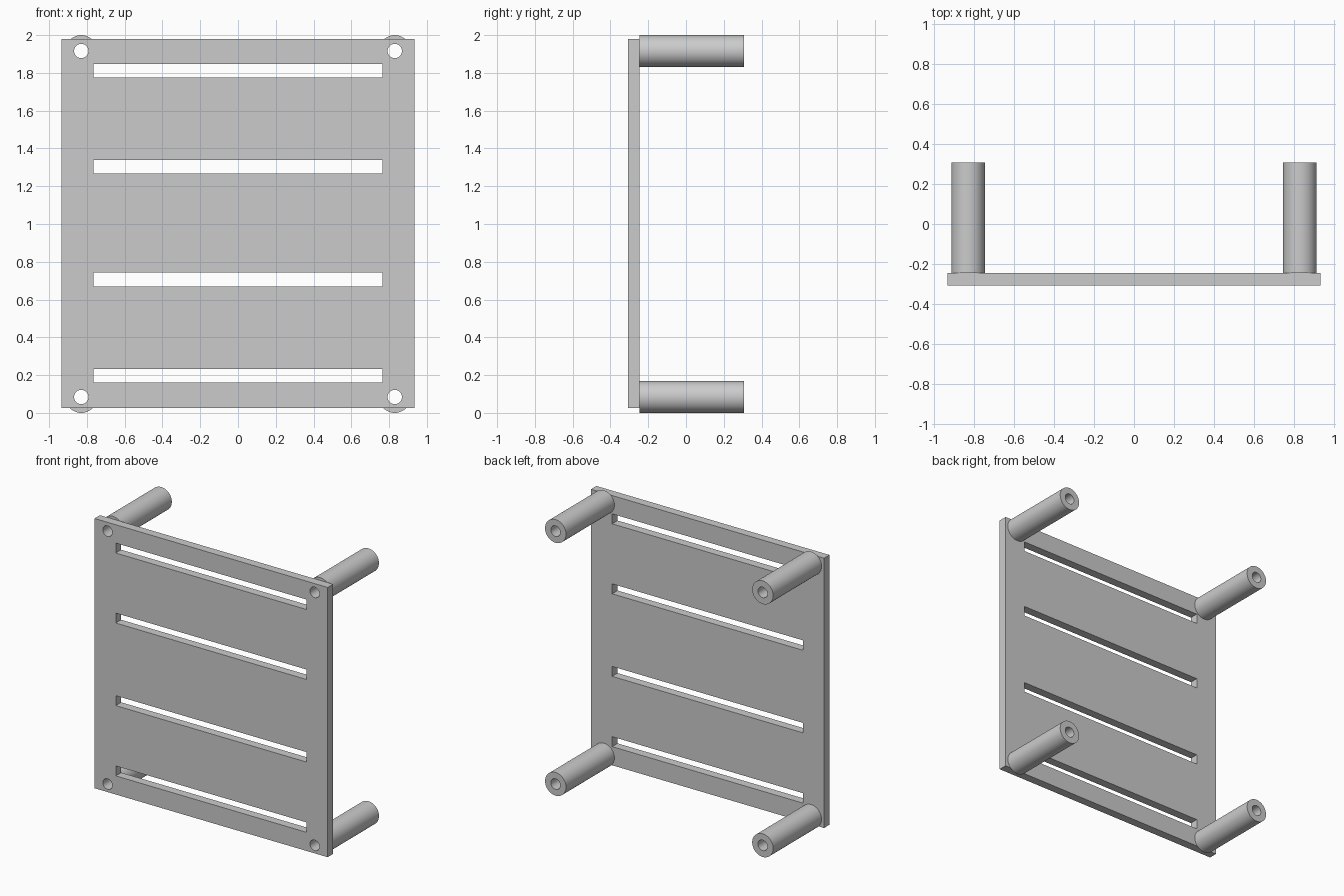
import bpy, bmesh, math

if "Cube" in bpy.data.objects:
    bpy.data.objects.remove(bpy.data.objects["Cube"])

FRONT, SEAM, BACK = -0.308, -0.246, 0.308
POST_X, POST_R, HOLE_R = 0.83, 0.084, 0.038
POST_Z = (0.084, 1.916)
SLOT_X, SLOT_H = 0.764, 0.072
SLOT_Z = (0.197, 0.706, 1.304, 1.811)


def rect(x0, x1, z0, z1):
    return [(x0, z0), (x1, z0), (x1, z1), (x0, z1)]


def circle(x, z, r, n=48):
    return [(x + r * math.cos(2 * math.pi * i / n),
             z + r * math.sin(2 * math.pi * i / n)) for i in range(n)]


def extruded_profile(name, loops, y0, y1):
    """Fill an outline with holes in the XZ plane and extrude it along y."""
    bm = bmesh.new()
    edges = []
    for loop in loops:
        vs = [bm.verts.new((x, y0, z)) for x, z in loop]
        edges += [bm.edges.new((vs[i - 1], vs[i])) for i in range(len(vs))]
    bmesh.ops.triangle_fill(bm, edges=edges, use_beauty=True)
    ext = bmesh.ops.extrude_face_region(bm, geom=bm.faces[:], use_keep_orig=True)
    moved = [g for g in ext["geom"] if isinstance(g, bmesh.types.BMVert)]
    bmesh.ops.translate(bm, verts=moved, vec=(0, y1 - y0, 0))
    bmesh.ops.recalc_face_normals(bm, faces=bm.faces[:])
    mesh = bpy.data.meshes.new(name)
    bm.to_mesh(mesh)
    bm.free()
    obj = bpy.data.objects.new(name, mesh)
    bpy.context.collection.objects.link(obj)
    bpy.ops.object.select_all(action='DESELECT')
    obj.select_set(True)
    bpy.context.view_layer.objects.active = obj
    bpy.ops.object.shade_smooth_by_angle(angle=math.radians(30))
    return obj


corners = [(sx * POST_X, z) for sx in (-1, 1) for z in POST_Z]

# Slotted plate with a screw hole in each corner
slots = [rect(-SLOT_X, SLOT_X, z - SLOT_H / 2, z + SLOT_H / 2) for z in SLOT_Z]
holes = [circle(x, z, HOLE_R) for x, z in corners]
extruded_profile("slotted_plate",
                 [rect(-0.934, 0.934, 0.026, 1.98)] + slots + holes, FRONT, SEAM)

# Hollow standoff posts behind the plate
for x, z in corners:
    name = ("lower" if z < 1 else "upper") + ("_left" if x < 0 else "_right") + "_standoff"
    extruded_profile(name, [circle(x, z, POST_R), circle(x, z, HOLE_R)], SEAM, BACK)
